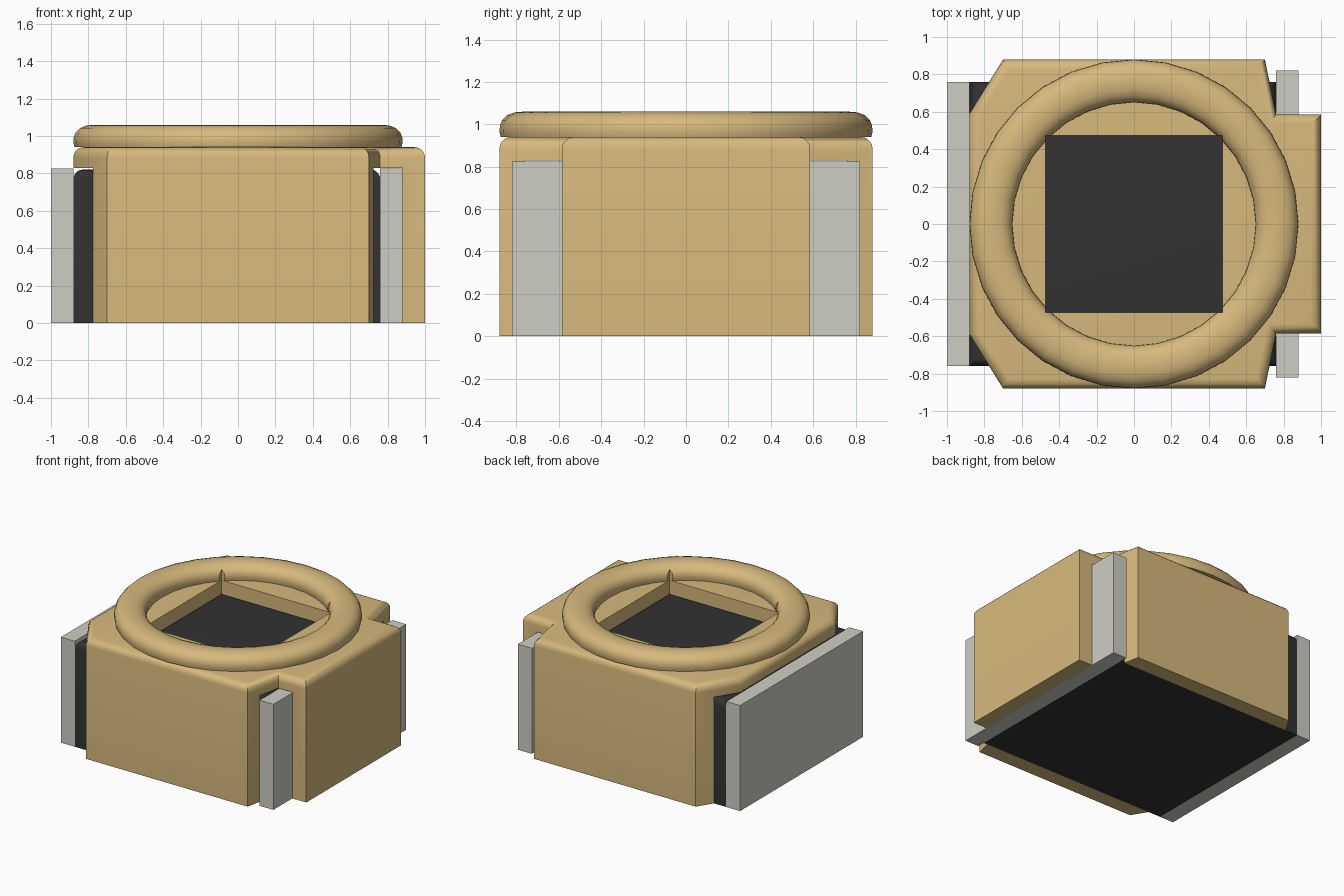
import bpy, bmesh, math

if "Cube" in bpy.data.objects:
    bpy.data.objects.remove(bpy.data.objects["Cube"])


def material(name, rgb):
    m = bpy.data.materials.new(name)
    m.use_nodes = True
    m.diffuse_color = (*rgb, 1)
    bsdf = next(n for n in m.node_tree.nodes if n.type == 'BSDF_PRINCIPLED')
    bsdf.inputs["Base Color"].default_value = (*rgb, 1)
    bsdf.inputs["Roughness"].default_value = 0.6
    return m


TAN = material("tan", (0.68, 0.485, 0.205))
GREY = material("light grey", (0.62, 0.615, 0.55))
DARK = material("charcoal", (0.032, 0.032, 0.032))


def finish(name, bm, mat):
    bmesh.ops.recalc_face_normals(bm, faces=bm.faces)
    me = bpy.data.meshes.new(name)
    bm.to_mesh(me)
    bm.free()
    ob = bpy.data.objects.new(name, me)
    bpy.context.collection.objects.link(ob)
    if mat:
        me.materials.append(mat)
    return ob


def prism(name, outline, z0, z1, mat, top_bevel=0, bevel_edge=lambda e: True):
    """Extrude an outline upwards and round chosen edges of its top rim."""
    bm = bmesh.new()
    base = bm.faces.new([bm.verts.new((x, y, z0)) for x, y in outline])
    up = bmesh.ops.extrude_face_region(bm, geom=[base], use_keep_orig=True)["geom"]
    for v in up:
        if isinstance(v, bmesh.types.BMVert):
            v.co.z = z1
    bmesh.ops.recalc_face_normals(bm, faces=bm.faces)
    if top_bevel:
        rim = [e for e in bm.edges
               if all(abs(v.co.z - z1) < 1e-5 for v in e.verts) and bevel_edge(e)]
        bmesh.ops.bevel(bm, geom=rim, offset=top_bevel, segments=5,
                        profile=0.5, affect='EDGES')
    return finish(name, bm, mat)


def box(name, x0, x1, y, z0, z1, mat=None, **kw):
    return prism(name, [(x0, -y), (x1, -y), (x1, y), (x0, y)], z0, z1, mat, **kw)


def activate(ob):
    bpy.ops.object.select_all(action='DESELECT')
    ob.select_set(True)
    bpy.context.view_layer.objects.active = ob


def cut(ob, cutter):
    mod = ob.modifiers.new("cut", 'BOOLEAN')
    mod.operation = 'DIFFERENCE'
    mod.solver = 'EXACT'
    mod.object = cutter
    activate(ob)
    bpy.ops.object.modifier_apply(modifier=mod.name)


def smooth(ob):
    activate(ob)
    bpy.ops.object.shade_smooth_by_angle(angle=math.radians(35))


# Inner block and the flat side plates
block = box("inner_block", -0.88, 0.76, 0.76, 0, 0.82, DARK, top_bevel=0.05)
smooth(block)
box("left_side_plate", 0.76, 0.88, 0.82, 0, 0.825, GREY)
box("right_side_plate", -1.0, -0.88, 0.76, 0, 0.825, GREY)

# Outer cover with tapered corners and a projecting tab on one side
half = [(-0.88, -0.59), (-0.70, -0.88), (0.70, -0.88), (0.76, -0.585), (1.0, -0.585)]
outline = half + [(x, -y) for x, y in reversed(half)]
cover = prism("cover", outline, 0, 0.94, TAN, top_bevel=0.055)

# Rounded ring on top of the cover
outer = [(0.109, 0.94), (0.115, 0.965), (0.113, 0.995), (0.102, 1.02),
         (0.08, 1.042), (0.045, 1.056)]
profile = outer + [(0, 1.06)] + [(-x, z) for x, z in reversed(outer)]
N = 32
bm = bmesh.new()
rings = []
for i in range(N):
    a = 2 * math.pi * i / N
    rings.append([bm.verts.new(((0.765 + r) * math.cos(a), (0.765 + r) * math.sin(a), z))
                  for r, z in profile])
for i in range(N):
    a, b = rings[i], rings[(i + 1) % N]
    for j in range(len(profile)):
        k = (j + 1) % len(profile)
        bm.faces.new((a[j], b[j], b[k], a[k]))
ring = finish("top_ring", bm, TAN)

# Cavity below and square opening through the cover and ring
cavity = box("cavity_cutter", -1.2, 0.88, 0.76, -0.2, 0.83)
opening = box("opening_cutter", -0.472, 0.472, 0.472, 0.7, 1.3)
cut(cover, cavity)
cut(cover, opening)
cut(ring, opening)
for cutter in (cavity, opening):
    bpy.data.objects.remove(cutter)
smooth(cover)
smooth(ring)
